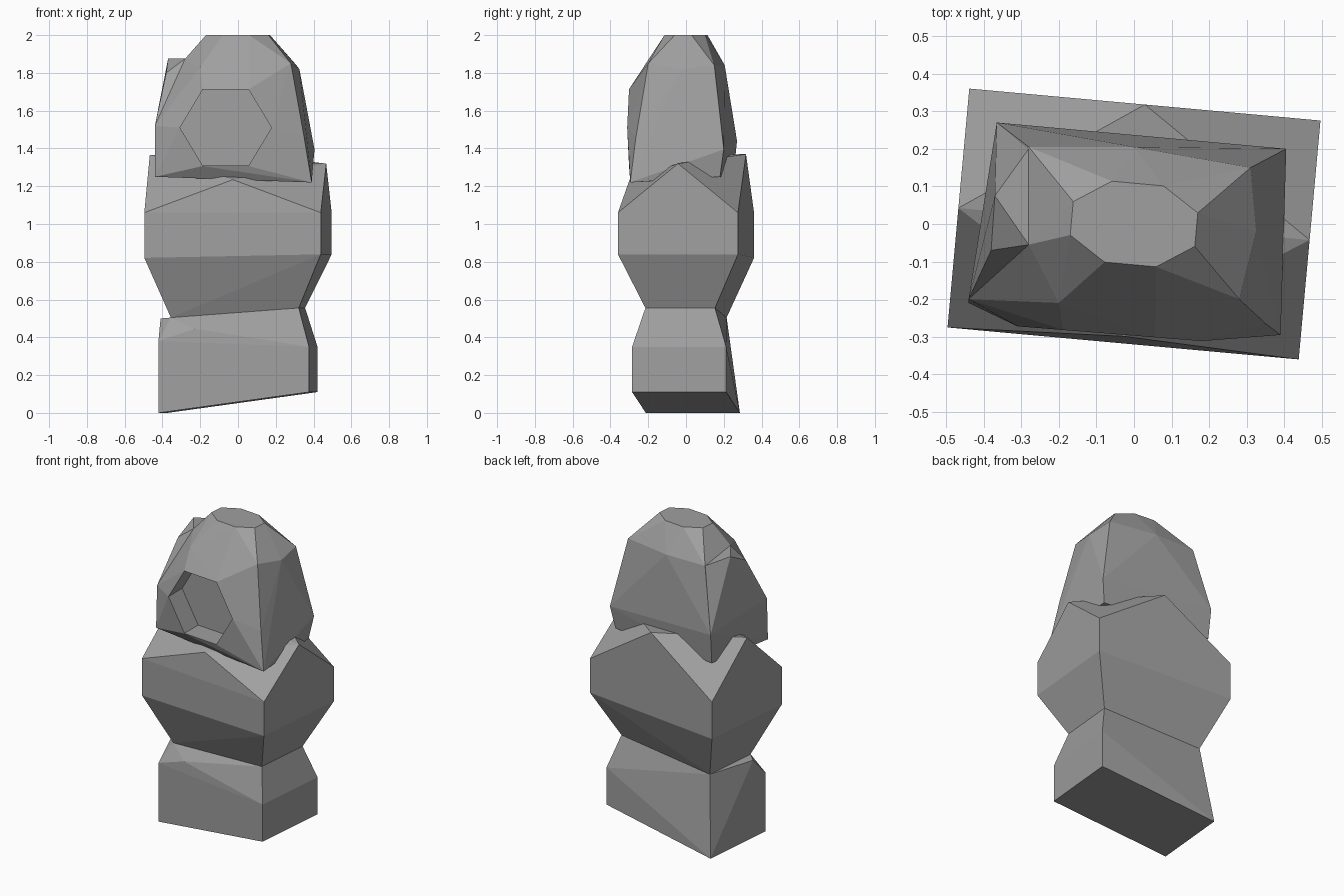
import bpy, bmesh
from math import sin, cos, pi, radians
from mathutils import Vector, Matrix

default_cube = bpy.data.objects.get("Cube")
if default_cube:
    bpy.data.objects.remove(default_cube, do_unlink=True)

# The whole stack is twisted slightly about the vertical axis
TWIST = Matrix.Rotation(radians(-5.2), 3, 'Z')

stone = bpy.data.materials.new("stone_grey")
stone.use_nodes = True
stone_colour = (0.35, 0.35, 0.35, 1)
stone.diffuse_color = stone_colour
stone.node_tree.nodes["Principled BSDF"].inputs["Base Color"].default_value = stone_colour


def rock(name, points):
    """Faceted stone made as the convex hull of a few corner points."""
    bm = bmesh.new()
    for point in points:
        bm.verts.new(point)
    hull = bmesh.ops.convex_hull(bm, input=bm.verts)
    unused = [v for v in bm.verts if not v.link_faces]
    bmesh.ops.delete(bm, geom=unused, context='VERTS')
    bmesh.ops.dissolve_limit(bm, angle_limit=radians(1), verts=bm.verts, edges=bm.edges)
    bmesh.ops.recalc_face_normals(bm, faces=bm.faces)
    mesh = bpy.data.meshes.new(name)
    bm.to_mesh(mesh)
    bm.free()
    mesh.materials.append(stone)
    stone_object = bpy.data.objects.new(name, mesh)
    bpy.context.collection.objects.link(stone_object)
    return stone_object


def block_ring(half_x, half_y, z, tilt=0.0):
    """Four twisted corners of a rectangle whose height changes along x."""
    corners = [(-half_x, -half_y), (half_x, -half_y), (half_x, half_y), (-half_x, half_y)]
    return [TWIST @ Vector((x, y, z + tilt * x)) for x, y in corners]


def ellipse(sides, radius_x, radius_y, offset=0.0):
    """Corners of a squashed regular polygon."""
    angles = [2 * pi * (i + offset) / sides for i in range(sides)]
    return [(radius_x * cos(a), radius_y * sin(a)) for a in angles]


# Base: leaning block with sloping shoulders
waist = block_ring(.34, .185, .53, .075)
base_bottom = block_ring(.4, .25, .055, .138)
front_left, front_right, back_right, back_left = block_ring(.4, .25, .35)
front_left.z = .38
rock("base_stone", base_bottom + waist + [front_left, front_right, back_right,
                                          (-.41, -.1, .5), (-.23, -.225, .445)])

# Body: wide block with all four upper corners cut away
body_low = block_ring(.469, .319, .83, .02)
body_high = block_ring(.469, .319, 1.06)
edge_peaks = [TWIST @ Vector(p) for p in
              [(0, -.3, 1.235), (.469, 0, 1.32), (0, .319, 1.37), (-.469, 0, 1.365)]]
rock("body_stone", waist + body_low + body_high + edge_peaks)

# Head: crown, brow, face rim and jaw
HOLE_X, HOLE_Z = -.065, 1.51


def face_y(x):
    return -.297 - .08 * x


crown = [TWIST @ Vector((x, y, 2)) for x, y in ellipse(8, .18, .117, .5)]
rim_shape = ellipse(6, .245, .235)
face_rim = [(x + HOLE_X, face_y(x + HOLE_X), z + HOLE_Z) for x, z in rim_shape]
brow = [(.31, .15, 1.84), (.325, -.02, 1.82), (.28, -.2, 1.85), (.06, -.22, 1.83),
        (-.2, -.21, 1.83), (-.28, -.055, 1.875), (-.28, .205, 1.84), (0, .205, 1.84)]
cheeks = [(-.44, -.2, 1.52), (.35, -.265, 1.46), (.405, .2, 1.395), (-.365, .27, 1.44)]
jaw = [(-.44, -.21, 1.25), (.39, -.295, 1.22), (.38, .18, 1.25), (-.36, .25, 1.25)]
head = rock("head_stone", crown + face_rim + brow + cheeks + jaw)

# Left shoulder of the head: small wedge beside the crown
rock("head_side_wedge", [(-.37, .075, 1.875), (-.38, -.07, 1.8), (-.28, -.055, 1.875),
                         (-.28, .2, 1.84), (-.365, .27, 1.44), (-.44, -.2, 1.52), (-.3, .1, 1.5)])

# Six-sided recess sunk into the face
cutter_points = []
for depth in (-.2, .14):
    for x, z in rim_shape:
        px = x * .99 + HOLE_X
        cutter_points.append((px, face_y(px) + depth, z * .99 + HOLE_Z))
cutter = rock("recess_cutter", cutter_points)
cutter.hide_render = True
cutter.hide_viewport = True
recess = head.modifiers.new("face_recess", 'BOOLEAN')
recess.operation = 'DIFFERENCE'
recess.solver = 'EXACT'
recess.object = cutter
